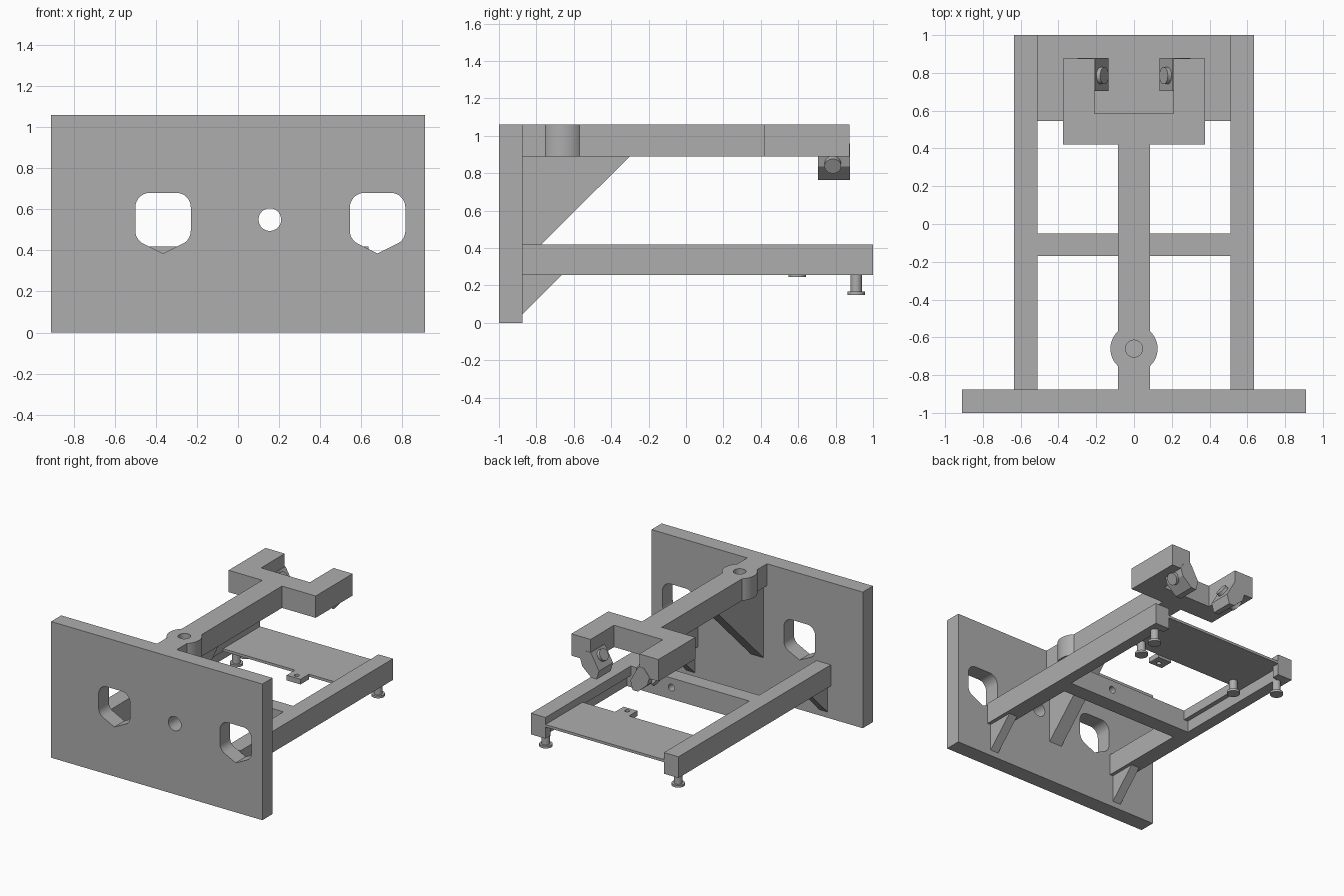
import bpy, bmesh, math
from mathutils import Vector, Matrix

old = bpy.data.objects.get("Cube")
if old:
    bpy.data.objects.remove(old, do_unlink=True)

grey = bpy.data.materials.new("plain grey")
grey.use_nodes = True
grey.diffuse_color = (0.42, 0.42, 0.42, 1)
grey.node_tree.nodes["Principled BSDF"].inputs["Base Color"].default_value = (0.42, 0.42, 0.42, 1)


def finish(name, bm):
    bmesh.ops.recalc_face_normals(bm, faces=bm.faces)
    mesh = bpy.data.meshes.new(name)
    bm.to_mesh(mesh)
    bm.free()
    mesh.materials.append(grey)
    ob = bpy.data.objects.new(name, mesh)
    bpy.context.collection.objects.link(ob)
    return ob


def prism(name, profile, axis, lo, hi):
    """Extrude a profile along an axis; it holds the other two coordinates in order."""
    bm = bmesh.new()

    def point(p, t):
        c = list(p)
        c.insert("xyz".index(axis), t)
        return Vector(c)
    face = bm.faces.new([bm.verts.new(point(p, lo)) for p in profile])
    ext = bmesh.ops.extrude_face_region(bm, geom=[face])
    move = point((0, 0), hi - lo)
    bmesh.ops.translate(bm, vec=move, verts=[v for v in ext["geom"] if isinstance(v, bmesh.types.BMVert)])
    return finish(name, bm)


def box(name, x, y, z):
    return prism(name, [(x[0], y[0]), (x[1], y[0]), (x[1], y[1]), (x[0], y[1])], "z", *z)


def arc(cx, cy, r, start, end, n):
    return [(cx + r * math.cos(math.radians(start + (end - start) * i / n)),
             cy + r * math.sin(math.radians(start + (end - start) * i / n))) for i in range(n + 1)]


def rod(name, a, b, r, axis, lo, hi):
    ob = prism(name, arc(a, b, r, 0, 360, 40)[:-1], axis, lo, hi)
    smooth(ob)
    return ob


def smooth(ob):
    bpy.ops.object.select_all(action="DESELECT")
    ob.select_set(True)
    bpy.context.view_layer.objects.active = ob
    bpy.ops.object.shade_smooth_by_angle(angle=math.radians(25))


def cut(ob, *cutters):
    for c in cutters:
        mod = ob.modifiers.new("cut", "BOOLEAN")
        mod.operation = "DIFFERENCE"
        mod.solver = "EXACT"
        mod.object = c
        bpy.context.view_layer.objects.active = ob
        bpy.ops.object.modifier_apply(modifier=mod.name)
        bpy.data.objects.remove(c, do_unlink=True)


# Front panel with two windows and a round hole
def window(cx):
    w, r = 0.135, 0.07
    pts = arc(cx + w - r, 0.68 - r, r, 0, 90, 8) + arc(cx - w + r, 0.68 - r, r, 90, 180, 8)
    pts += arc(cx - w + r, 0.495, r, 180, 250, 7) + [(cx, 0.385)]
    pts += arc(cx + w - r, 0.495, r, 290, 360, 7)
    return prism("window_cutter", pts, "y", -1.1, -0.8)


panel = box("front_panel", (-0.91, 0.91), (-1, -0.875), (0, 1.06))
cut(panel, window(-0.365), window(0.68), rod("hole_cutter", 0.155, 0.55, 0.055, "y", -1.1, -0.8))
smooth(panel)

# Upper arm, boss and fork as one outline
arm_outline = [(-0.085, -0.875), (0.085, -0.875)]
arm_outline += arc(0, -0.66, 0.125, -47, 47, 16)
arm_outline += [(0.085, 0.42), (0.375, 0.42), (0.375, 0.875), (0.21, 0.875), (0.21, 0.585)]
arm_outline += [(-0.21, 0.585), (-0.21, 0.875), (-0.375, 0.875), (-0.375, 0.42), (-0.085, 0.42)]
arm_outline += arc(0, -0.66, 0.125, 133, 227, 16)
arm = prism("upper_arm_and_fork", arm_outline, "z", 0.89, 1.06)
cut(arm, rod("bore_cutter", 0, -0.66, 0.045, "z", 0.8, 1.2))
smooth(arm)

# Brace under the upper arm
prism("arm_brace", [(-0.875, 0.89), (-0.3, 0.89), (-0.875, 0.32)], "x", -0.055, 0.055)

# Cross bar with a small hole
bar = box("cross_bar", (-0.51, 0.51), (-0.17, -0.05), (0.255, 0.42))
cut(bar, rod("bar_cutter", 0.16, 0.345, 0.027, "y", -0.3, 0.1))
smooth(bar)

# Rear plate and its tab
box("rear_plate", (-0.51, 0.51), (0.545, 1), (0.345, 0.365))
tab = box("plate_tab", (0.11, 0.23), (0.44, 0.546), (0.325, 0.365))
cut(tab, rod("tab_cutter", 0.17, 0.48, 0.018, "z", 0.2, 0.5))


def foot(name, x, y, z):
    """Turned screw foot, with a wide flat head."""
    rod(name + "_head", x, y, 0.047, "z", z, z + 0.018)
    rod(name + "_stem", x, y, 0.03, "z", z + 0.018, z + 0.11)


for s, side in ((1, "left"), (-1, "right")):
    # Lower rail, undercut along the inside
    rail = box(side + "_rail", sorted((s * 0.51, s * 0.635)), (-0.875, 1), (0.255, 0.42))
    cut(rail, box("undercut", sorted((s * 0.45, s * 0.545)), (-0.05, 0.94), (0.2, 0.345)))
    prism(side + "_rail_brace", [(-0.875, 0.255), (-0.665, 0.255), (-0.875, 0.045)],
          "x", s * 0.572 - 0.035, s * 0.572 + 0.035)
    foot(side + "_rail_foot", s * 0.57, 0.91, 0.15)
    foot(side + "_plate_foot", s * 0.43, 0.595, 0.245)
    # Angled clip hanging inside the fork
    clip = [(0.25, 0.96), (0.205, 0.96), (0.135, 0.835), (0.155, 0.765), (0.2, 0.765), (0.28, 0.835), (0.3, 0.9)]
    prism(side + "_clip", [(s * x, z) for x, z in clip], "y", 0.705, 0.878)
    # Clip screw
    bm = bmesh.new()
    turn = Matrix.Translation((s * 0.23, 0.785, 0.88)) @ Matrix.Rotation(s * math.radians(120), 4, "Y")
    bmesh.ops.create_cone(bm, cap_ends=True, segments=32, radius1=0.045, radius2=0.045, depth=0.17, matrix=turn)
    smooth(finish(side + "_clip_screw", bm))
